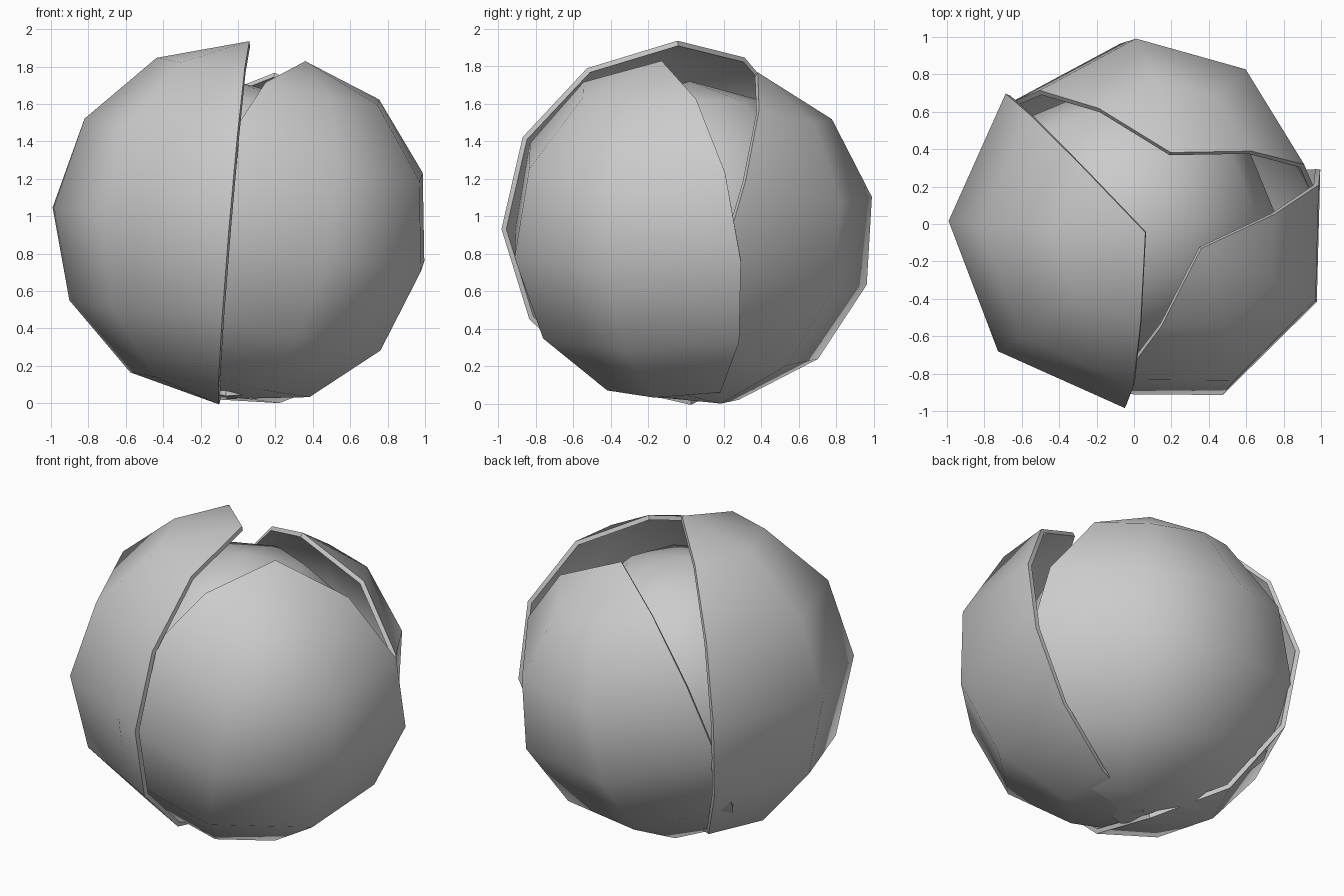
import bpy, bmesh, math
from mathutils import Vector

if "Cube" in bpy.data.objects:
    bpy.data.objects.remove(bpy.data.objects["Cube"])


def link(name, bm):
    me = bpy.data.meshes.new(name)
    bm.to_mesh(me)
    bm.free()
    ob = bpy.data.objects.new(name, me)
    bpy.context.collection.objects.link(ob)
    for p in me.polygons:
        p.use_smooth = True
    return ob


def petal(name, centre, pole, start, radius, cols=3, rings=6, step=45, thick=0.028):
    """Slice of a UV sphere: runs clockwise round the pole from the start direction."""
    c, p, q = Vector(centre), Vector(pole).normalized(), Vector(start)
    q = (q - p * q.dot(p)).normalized()
    r = q.cross(p)
    bm = bmesh.new()
    top = bm.verts.new(c + p * radius)
    bottom = bm.verts.new(c - p * radius)
    strips = []
    for i in range(cols + 1):
        a = math.radians(step * i)
        e = q * math.cos(a) + r * math.sin(a)
        col = [top]
        for j in range(1, rings):
            t = math.pi * j / rings
            col.append(bm.verts.new(c + (p * math.cos(t) + e * math.sin(t)) * radius))
        strips.append(col + [bottom])
    for a, b in zip(strips, strips[1:]):
        for j in range(rings):
            loop = [b[j], b[j + 1], a[j + 1], a[j]]
            f = bm.faces.new(list(dict.fromkeys(loop)))
            f.normal_update()
            if f.normal.dot(f.calc_center_median() - c) < 0:
                f.normal_flip()
    ob = link(name, bm)
    # leaf thickness, grown inwards
    s = ob.modifiers.new("thickness", 'SOLIDIFY')
    s.thickness = thick
    s.offset = -1
    bpy.context.view_layer.objects.active = ob
    ob.select_set(True)
    bpy.ops.object.modifier_apply(modifier=s.name)
    bpy.ops.object.shade_smooth_by_angle(angle=math.radians(50))
    ob.select_set(False)
    return ob


# Three overlapping outer petals
petal("left_petal", (-0.02, -0.01, 0.965), (0.08, -0.035, 0.96), (-0.03, -0.99, -0.04), 0.975)
petal("right_petal", (0.15, -0.055, 0.926), (0.21, -0.075, 0.904), (0.84, 0.345, -0.166), 0.93)
petal("back_petal", (0.065, 0.095, 0.903), (0.13, 0.285, 0.857), (-0.798, 0.597, -0.078), 0.92)

# Closed inner bud
bm = bmesh.new()
bmesh.ops.create_uvsphere(bm, u_segments=8, v_segments=6, radius=0.78)
bud = link("inner_bud", bm)
bud.location = (-0.01, 0.02, 0.94)
